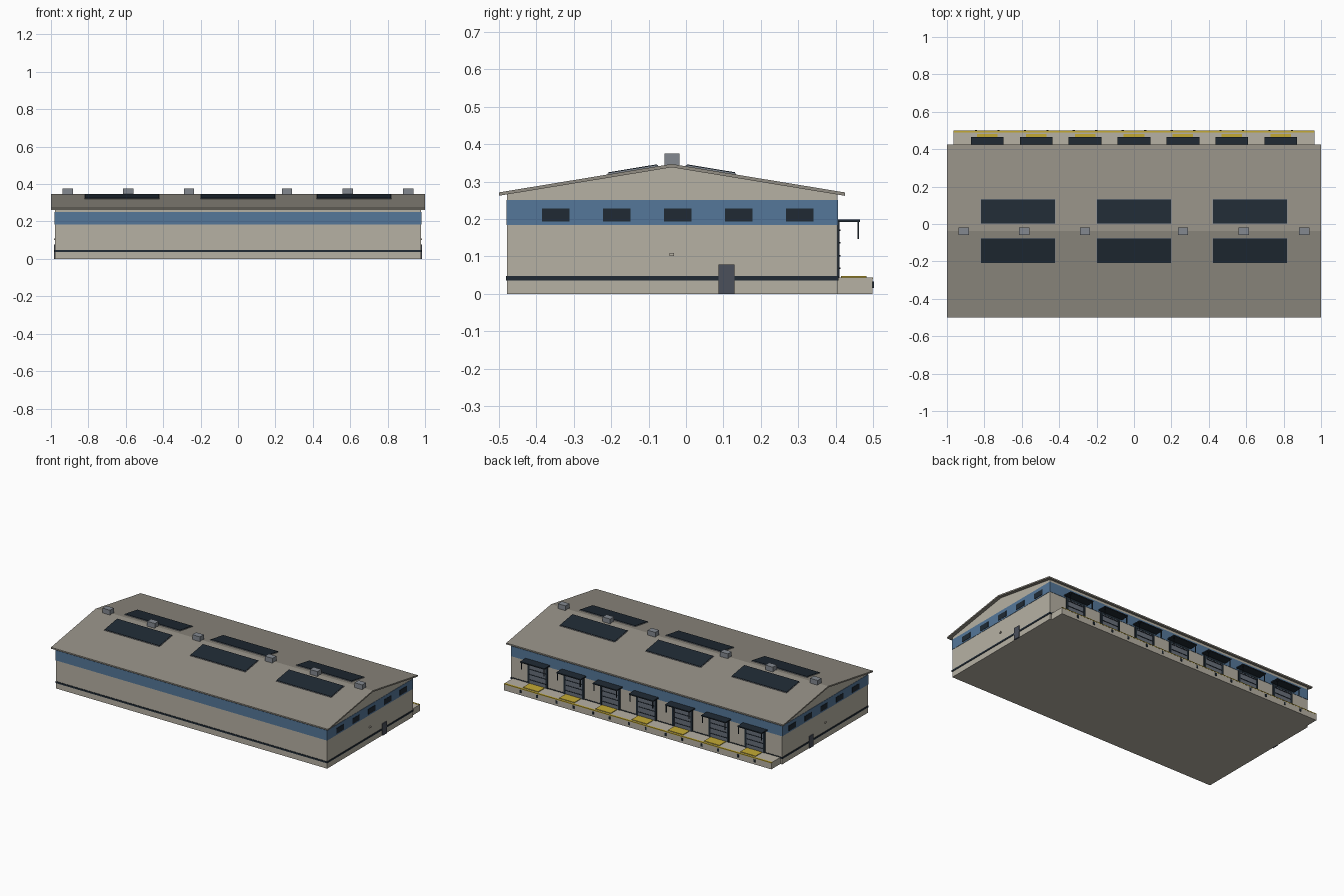
import bpy, bmesh, math
from mathutils import Matrix

cube = bpy.data.objects.get("Cube")
if cube:
    bpy.data.objects.remove(cube, do_unlink=True)


def material(name, r, g, b):
    m = bpy.data.materials.new(name)
    m.use_nodes = True
    m.diffuse_color = (r, g, b, 1)
    m.node_tree.nodes["Principled BSDF"].inputs["Base Color"].default_value = (r, g, b, 1)
    return m


CREAM = material("cream_wall", .47, .44, .37)
ROOF = material("taupe_roof", .29, .27, .23)
BLUE = material("blue_band", .09, .185, .32)
DARK = material("dark_trim", .014, .023, .034)
GREY = material("vent_grey", .23, .25, .28)
STEEL = material("steel_door", .07, .08, .105)
PANEL = material("dock_door_grey", .14, .16, .195)
YELLOW = material("safety_yellow", .55, .40, .035)


def finish(name, bm, mat):
    bmesh.ops.recalc_face_normals(bm, faces=bm.faces)
    mesh = bpy.data.meshes.new(name)
    bm.to_mesh(mesh)
    bm.free()
    mesh.materials.append(mat)
    obj = bpy.data.objects.new(name, mesh)
    bpy.context.collection.objects.link(obj)
    return obj


def box(name, mat, x, y, z):
    """Box from (min, max) ranges on each axis."""
    bm = bmesh.new()
    size = [r[1] - r[0] for r in (x, y, z)]
    mid = [(r[1] + r[0]) / 2 for r in (x, y, z)]
    bmesh.ops.create_cube(bm, size=1, matrix=Matrix.Translation(mid) @ Matrix.Diagonal((*size, 1)))
    return finish(name, bm, mat)


def extrude_x(name, mat, profile, half):
    """Extrude a (y, z) profile along x from -half to half."""
    bm = bmesh.new()
    face = bm.faces.new([bm.verts.new((-half, y, z)) for y, z in profile])
    new = bmesh.ops.extrude_face_region(bm, geom=[face])["geom"]
    bmesh.ops.translate(bm, vec=(2 * half, 0, 0), verts=[v for v in new if isinstance(v, bmesh.types.BMVert)])
    return finish(name, bm, mat)


def around(centre, half):
    return centre - half, centre + half


WALL_X, FRONT, BACK, RIDGE, RIDGE_Z = .978, -.478, .405, -.038, .347
SLOPE = .076 / .462
THICK = .009


def roof_z(y):
    return RIDGE_Z - SLOPE * abs(y - RIDGE)


# Hall with gables, and the overhanging roof
extrude_x("walls", CREAM, [
    (FRONT, 0), (BACK, 0), (BACK, roof_z(BACK) - THICK),
    (RIDGE, RIDGE_Z - THICK), (FRONT, roof_z(FRONT) - THICK)], WALL_X)
EAVES = (-.5, .425)
extrude_x("roof", ROOF, [
    (EAVES[0], roof_z(EAVES[0])), (RIDGE, RIDGE_Z), (EAVES[1], roof_z(EAVES[1])),
    (EAVES[1], roof_z(EAVES[1]) - THICK), (RIDGE, RIDGE_Z - THICK),
    (EAVES[0], roof_z(EAVES[0]) - THICK)], 1)

# Painted bands wrapping the hall
for name, mat, z, out in (("blue_band", BLUE, (.184, .25), .002),
                          ("base_stripe", DARK, (.036, .047), .003)):
    box(name, mat, around(0, WALL_X + out), (FRONT - out, BACK + out), z)

# End walls: windows, personnel door and lamp on each
for side, label in ((1, "left"), (-1, "right")):
    def end_plate(name, mat, y, z, out):
        xs = sorted((side * (WALL_X - .005), side * (WALL_X + out)))
        box(f"{label}_{name}", mat, xs, y, z)
    for i in range(5):
        end_plate(f"window_{i + 1}", DARK, around(-.348 + i * .163, .0365), (.193, .228), .004)
    end_plate("door", STEEL, (.087, .13), (0, .078), .005)
    end_plate("wall_lamp", CREAM, around(RIDGE, .006), (.101, .109), .007)


def on_slope(name, mat, x, half_x, y, half_y, lift):
    """Thin plate lying on the roof slope."""
    sign = 1 if y > RIDGE else -1
    obj = box(name, mat, around(0, half_x), around(0, half_y), (0, lift))
    obj.location = (x, y, roof_z(y))
    obj.rotation_euler.x = -sign * math.atan(SLOPE)


# Skylights on both slopes
for i in range(3):
    x = (i - 1) * .62
    for sign, label in ((1, "back"), (-1, "front")):
        y = RIDGE + sign * .104
        on_slope(f"{label}_skylight_frame_{i + 1}", GREY, x, .2, y, .068, .003)
        on_slope(f"{label}_skylight_{i + 1}", DARK, x, .198, y, .0655, .0055)

# Ridge vents
for i, x in enumerate((-.91, -.587, -.262, .262, .587, .91)):
    box(f"ridge_vent_{i + 1}", GREY, around(x, .0275), around(RIDGE, .02), (.338, .375))

# Loading dock at the back
DOCK = .043
box("dock", CREAM, around(0, .965), (BACK - .01, .499), (0, DOCK))
box("dock_edge_stripe", YELLOW, around(0, .965), (.488, .5), (DOCK - .004, DOCK + .001))

for i in range(7):
    x, n = (i - 3) * .2615, i + 1
    box(f"dock_door_{n}", PANEL, around(x, .06), (BACK - .005, BACK + .005), (DOCK, .178))
    for j in range(4):
        box(f"dock_door_{n}_rib_{j + 1}", DARK, around(x, .06), (BACK, BACK + .0075),
            around(.068 + j * .034, .002))
    for s in (-1, 1):
        box(f"dock_door_{n}_jamb", DARK, around(x + s * .066, .007), (BACK, BACK + .006), (DOCK, .19))
        box(f"canopy_{n}_drop_post", DARK, around(x + s * .082, .0025), around(.46, .002), (.147, .194))
        box(f"dock_bumper_{n}", DARK, around(x + s * .06, .006), (.495, .502), (.015, .033))
    box(f"dock_door_{n}_header", DARK, around(x, .073), (BACK, BACK + .006), (.177, .192))
    box(f"canopy_{n}", DARK, around(x, .0875), (BACK, .465), (.192, .199))
    box(f"leveller_plate_{n}", YELLOW, around(x, .055), (.415, .482), (DOCK - .002, .047))
